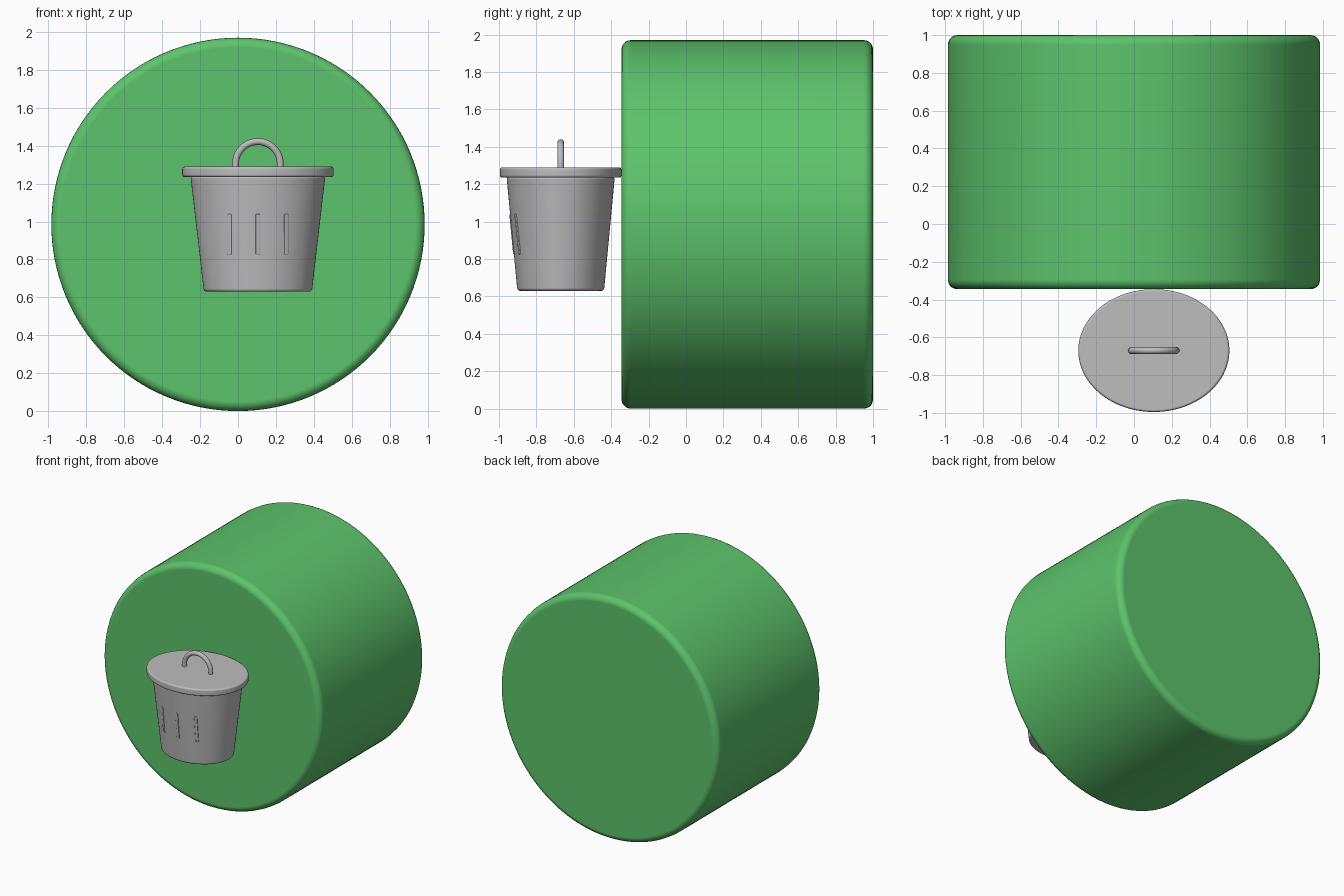
import bpy, bmesh, math
from mathutils import Matrix, Vector

cube = bpy.data.objects.get("Cube")
if cube:
    bpy.data.objects.remove(cube, do_unlink=True)


def material(name, rgb):
    m = bpy.data.materials.new(name)
    m.use_nodes = True
    m.diffuse_color = (*rgb, 1)
    bsdf = next(n for n in m.node_tree.nodes if n.type == 'BSDF_PRINCIPLED')
    bsdf.inputs["Base Color"].default_value = (*rgb, 1)
    bsdf.inputs["Roughness"].default_value = 0.6
    return m


GREEN = material("leaf green", (0.11, 0.55, 0.15))
GREY = material("metal grey", (0.51, 0.51, 0.52))


def finish(bm, name, mat):
    """Turn a bmesh into a smooth-shaded object with flat-looking caps."""
    me = bpy.data.meshes.new(name)
    bm.to_mesh(me)
    bm.free()
    ob = bpy.data.objects.new(name, me)
    bpy.context.collection.objects.link(ob)
    me.materials.append(mat)
    bpy.ops.object.select_all(action='DESELECT')
    ob.select_set(True)
    bpy.context.view_layer.objects.active = ob
    bpy.ops.object.shade_smooth_by_angle(angle=math.radians(35))
    mod = ob.modifiers.new("weighted normals", 'WEIGHTED_NORMAL')
    mod.keep_sharp = True
    return ob


def rounded_drum(name, mat, r_low, r_high, height, rounding, matrix, segments=96):
    """Capped cone frustum with softened rims."""
    bm = bmesh.new()
    bmesh.ops.create_cone(bm, cap_ends=True, segments=segments,
                          radius1=r_low, radius2=r_high, depth=height)
    rims = [e for e in bm.edges if abs(e.verts[0].co.z - e.verts[1].co.z) < 1e-4]
    bmesh.ops.bevel(bm, geom=rims, offset=rounding, segments=5,
                    profile=0.5, affect='EDGES')
    bm.transform(matrix)
    return finish(bm, name, mat)


# Big drum lying on its side
rounded_drum("drum", GREEN, 0.985, 0.985, 1.345, 0.05,
             Matrix.Translation((0, 0.3275, 0.985)) @ Matrix.Rotation(math.pi / 2, 4, 'X'),
             segments=128)

# Oval bin: tapered body and lid
CX, CY, OVAL = 0.105, -0.67, 0.813
squash = Matrix.Diagonal((1, OVAL, 1, 1))
LOW, HIGH, R_LOW, R_HIGH = 0.63, 1.24, 0.285, 0.356
rounded_drum("bin_body", GREY, R_LOW, R_HIGH, HIGH - LOW, 0.015,
             Matrix.Translation((CX, CY, (LOW + HIGH) / 2)) @ squash)
rounded_drum("bin_lid", GREY, 0.4, 0.4, 0.055, 0.014,
             Matrix.Translation((CX, CY, 1.2625)) @ squash)

# Arched lid handle: a round tube swept along a half circle with short legs
ARCH, TUBE = 0.118, 0.018
path = [Vector((CX + ARCH, CY, 1.28))]
path += [Vector((CX + ARCH * math.cos(a), CY, 1.304 + ARCH * math.sin(a)))
         for a in (math.pi * i / 32 for i in range(33))]
path += [Vector((CX - ARCH, CY, 1.28))]
curve = bpy.data.curves.new("handle_path", 'CURVE')
curve.dimensions = '3D'
curve.bevel_depth = TUBE
curve.bevel_resolution = 5
curve.use_fill_caps = True
spline = curve.splines.new('POLY')
spline.points.add(len(path) - 1)
for p, co in zip(spline.points, path):
    p.co = (*co, 1)
spline.use_smooth = True
curve.materials.append(GREY)
handle = bpy.data.objects.new("lid_handle", curve)
bpy.context.collection.objects.link(handle)


def wall_point(dx, z):
    """Point on the front wall of the bin body."""
    r = R_LOW + (R_HIGH - R_LOW) * (z - LOW) / (HIGH - LOW)
    return Vector((CX + dx, CY - OVAL * math.sqrt(r * r - dx * dx), z))


# Three slim upright ribs nearly flush with the sloping wall
for label, dx in (("right", -0.15), ("middle", 0), ("left", 0.15)):
    low, high = wall_point(dx, 0.825), wall_point(dx, 1.04)
    up = (high - low).normalized()
    side = (wall_point(dx + 0.01, 0.93) - wall_point(dx - 0.01, 0.93)).normalized()
    out = side.cross(up).normalized()
    side = up.cross(out)
    turn = Matrix((side, out, up)).transposed().to_4x4()
    bm = bmesh.new()
    bmesh.ops.create_cube(bm, size=1, matrix=Matrix.Diagonal(
        (0.024, 0.016, (high - low).length, 1)))
    bmesh.ops.bevel(bm, geom=bm.edges[:], offset=0.005, segments=3,
                    profile=0.5, affect='EDGES')
    bm.transform(Matrix.Translation((low + high) / 2 - out * 0.004) @ turn)
    finish(bm, "bin_rib_" + label, GREY)
